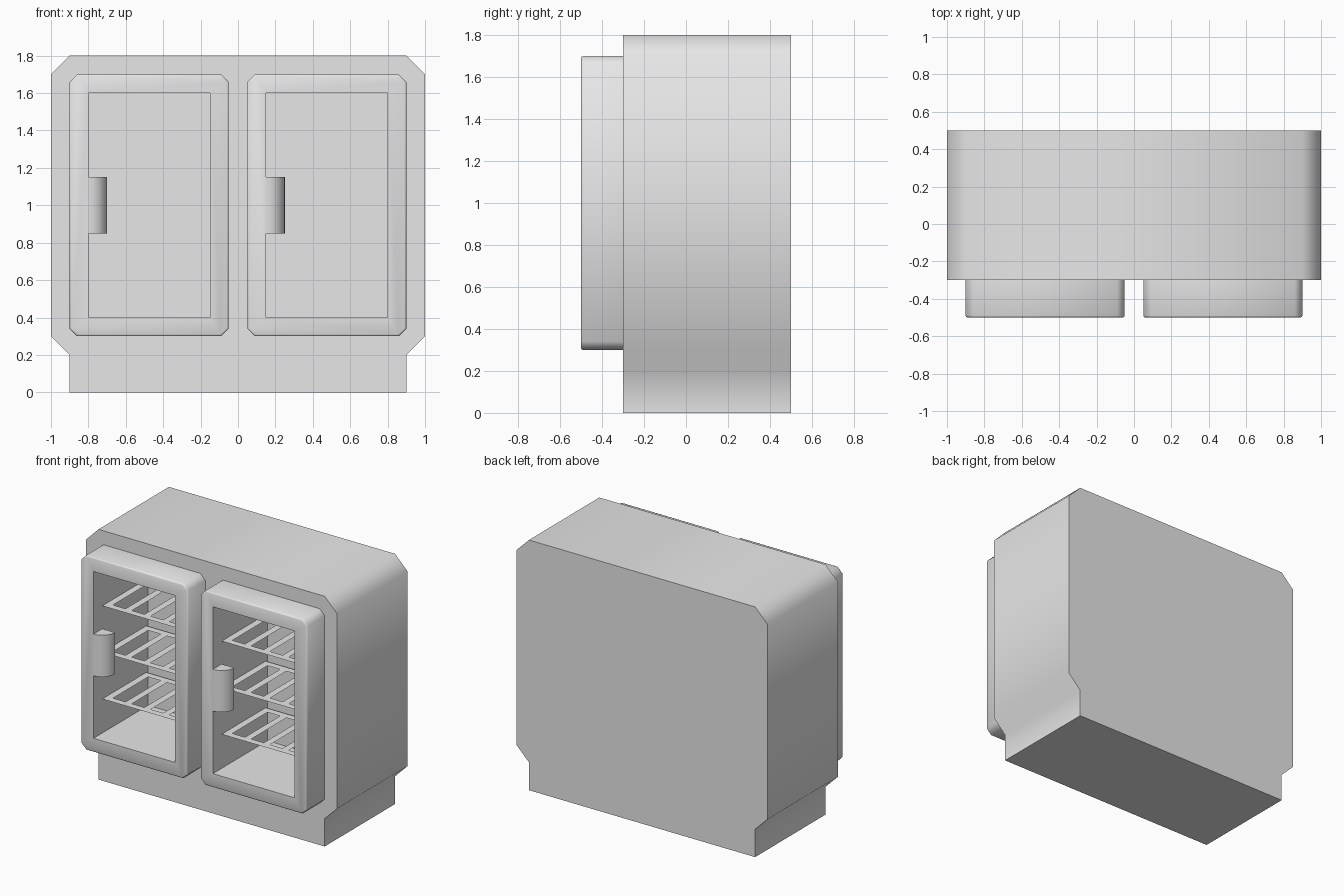
import bpy, bmesh, math

cube = bpy.data.objects.get("Cube")
if cube:
    bpy.data.objects.remove(cube, do_unlink=True)

grey = bpy.data.materials.new("light_grey")
grey.use_nodes = True
grey.diffuse_color = (0.8, 0.8, 0.8, 1)
grey.node_tree.nodes["Principled BSDF"].inputs["Base Color"].default_value = (0.8, 0.8, 0.8, 1)

BODY_FRONT, BACK, DOOR_FRONT = -0.3, 0.5, -0.5
LIP, CAVITY_BACK = -0.4, 0.12
DOOR_CENTRES = {"right": -0.475, "left": 0.475}
HALF_W, LOW, HIGH = 0.325, 0.4, 1.6   # door opening


def finish(name, bm, smooth=0):
    bmesh.ops.recalc_face_normals(bm, faces=bm.faces)
    mesh = bpy.data.meshes.new(name)
    bm.to_mesh(mesh)
    bm.free()
    mesh.materials.append(grey)
    obj = bpy.data.objects.new(name, mesh)
    bpy.context.collection.objects.link(obj)
    bpy.ops.object.select_all(action="DESELECT")
    obj.select_set(True)
    bpy.context.view_layer.objects.active = obj
    if smooth:
        bpy.ops.object.shade_smooth_by_angle(angle=math.radians(smooth))
    return obj


def prism(points, axis, start, end, bevel=0):
    """Extrude a 2D outline along y (x, z points) or z (x, y points)."""
    bm = bmesh.new()
    place = (lambda a, b: (a, start, b)) if axis == "y" else (lambda a, b: (a, b, start))
    face = bm.faces.new([bm.verts.new(place(a, b)) for a, b in points])
    rim = list(face.edges)
    move = (0, end - start, 0) if axis == "y" else (0, 0, end - start)
    result = bmesh.ops.extrude_face_region(bm, geom=[face], use_keep_orig=True)
    verts = [v for v in result["geom"] if isinstance(v, bmesh.types.BMVert)]
    bmesh.ops.translate(bm, verts=verts, vec=move)
    if bevel:
        bmesh.ops.recalc_face_normals(bm, faces=bm.faces)
        bmesh.ops.bevel(bm, geom=rim, offset=bevel, segments=2, profile=0.5, affect="EDGES")
    return bm


def rectangle(cx):
    return [(cx - HALF_W, LOW), (cx + HALF_W, LOW), (cx + HALF_W, HIGH), (cx - HALF_W, HIGH)]


def cut_opening(obj, cx):
    cutter = finish("opening_cutter", prism(rectangle(cx), "y", DOOR_FRONT - 0.1, CAVITY_BACK))
    cutter.hide_render = True
    mod = obj.modifiers.new("opening", "BOOLEAN")
    mod.operation, mod.solver, mod.object = "DIFFERENCE", "EXACT", cutter
    bpy.context.view_layer.objects.active = obj
    bpy.ops.object.modifier_apply(modifier=mod.name)
    bpy.data.objects.remove(cutter, do_unlink=True)


# Cabinet body: chamfered profile standing on a narrower plinth
half = [(0.9, 0), (0.9, 0.2), (1, 0.3), (1, 1.7), (0.9, 1.8)]
outline = half + [(-x, z) for x, z in reversed(half)]
body = finish("cabinet_body", prism(outline, "y", BODY_FRONT, BACK), 50)
for cx in DOOR_CENTRES.values():
    cut_opening(body, cx)

for side, cx in DOOR_CENTRES.items():
    # Door frame with clipped corners and a softened front edge
    w, bottom, top, c = 0.425, 0.3, 1.7, 0.04
    frame = [(cx - w + c, bottom), (cx + w - c, bottom), (cx + w, bottom + c), (cx + w, top - c),
             (cx + w - c, top), (cx - w + c, top), (cx - w, top - c), (cx - w, bottom + c)]
    door = finish(side + "_door_frame", prism(frame, "y", DOOR_FRONT, BODY_FRONT, 0.01), 50)
    cut_opening(door, cx)

    # Quarter-round handle in the opening
    hx, r = cx - HALF_W, 0.1
    arc = [(hx + r * math.sin(t), LIP - r * math.cos(t))
           for t in (math.pi / 2 * i / 8 for i in range(9))]
    finish(side + "_handle", prism([(hx, LIP)] + arc, "z", 0.85, 1.15), 30)

    # Slotted thin shelves: a grid of strips with the slot cells left out
    for level in range(3):
        z = 0.645 + 0.335 * level
        xs = [cx - HALF_W]
        for i in range(9):
            xs.append(xs[-1] + (0.1 if i % 2 else 0.05))
        ys = [LIP, LIP + 0.05, 0.05, 0.1]
        bm = bmesh.new()
        grid = [[bm.verts.new((x, y, z)) for y in ys] for x in xs]
        for i in range(9):
            for j in range(3):
                if i % 2 and j == 1:
                    continue
                bm.faces.new((grid[i][j], grid[i + 1][j], grid[i + 1][j + 1], grid[i][j + 1]))
        finish(f"{side}_shelf_{level + 1}", bm)
